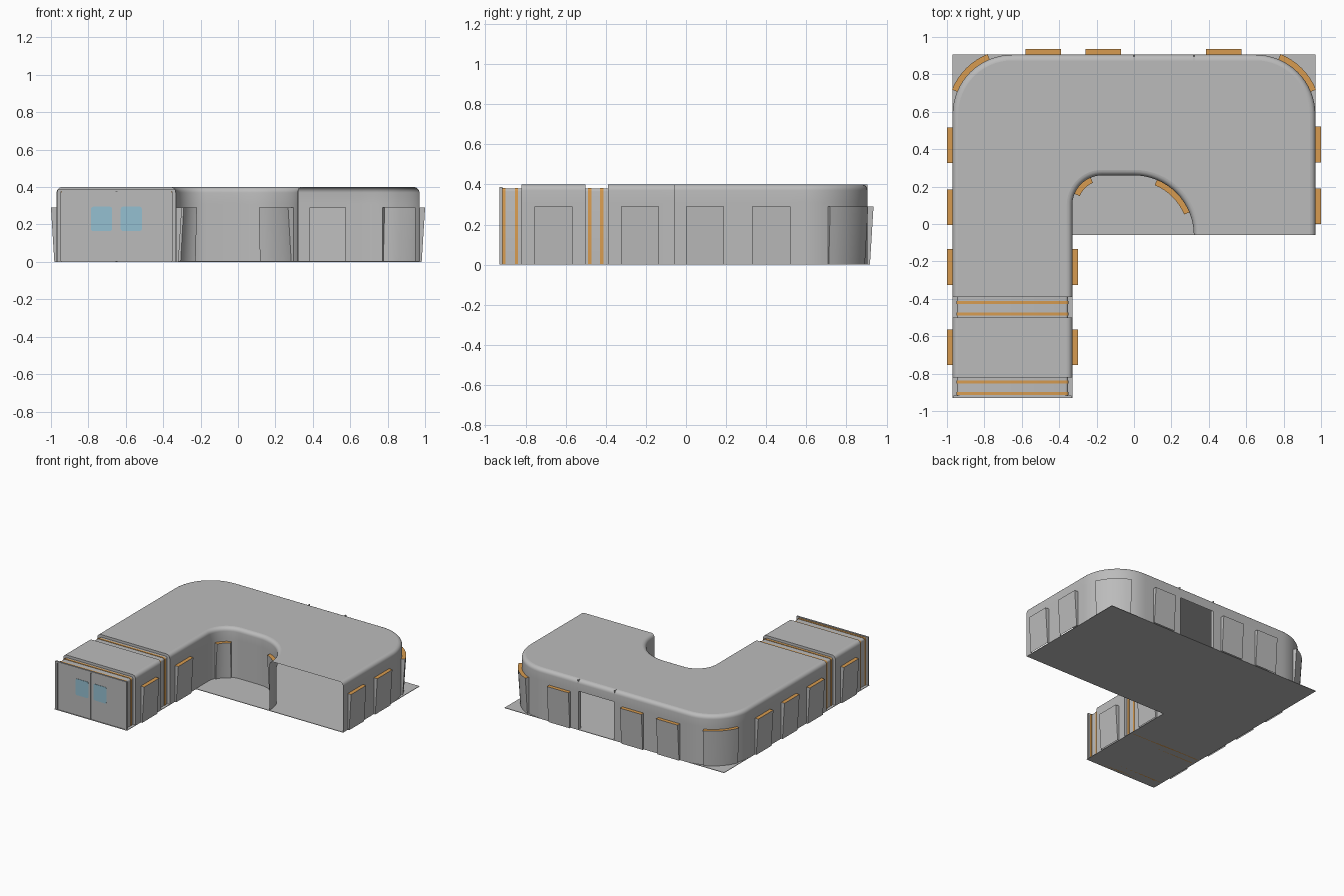
import bpy
import bmesh
from math import sin, cos, pi, radians

if "Cube" in bpy.data.objects:
    bpy.data.objects.remove(bpy.data.objects["Cube"], do_unlink=True)


def material(name, rgb):
    m = bpy.data.materials.new(name)
    m.use_nodes = True
    m.diffuse_color = (*rgb, 1)
    m.node_tree.nodes["Principled BSDF"].inputs["Base Color"].default_value = (*rgb, 1)
    return m


GREY = material("hull grey", (0.5, 0.5, 0.5))
ORANGE = material("trim orange", (0.68, 0.33, 0.08))
BLUE = material("window blue", (0.3, 0.53, 0.64))

WALL_H, PANEL_H, DOOR_H, ROUND = 0.4, 0.29, 0.31, 0.03
MID, HALF = -0.65, 0.32          # centre line and half width of the arm
END, BACK, SIDE = -0.06, 0.905, 0.97


def finish(name, bm, mats):
    mesh = bpy.data.meshes.new(name)
    bm.to_mesh(mesh)
    bm.free()
    for m in mats:
        mesh.materials.append(m)
    mesh.shade_smooth()
    mesh.set_sharp_from_angle(angle=radians(35))
    obj = bpy.data.objects.new(name, mesh)
    bpy.context.collection.objects.link(obj)
    return obj


def box(name, lo, hi, mat, bevel=0, axis=1, top_only=False):
    """Box between two corners; edges along the axis can be rounded."""
    bm = bmesh.new()
    bmesh.ops.create_cube(bm, size=1)
    for v in bm.verts:
        v.co = [lo[i] + (v.co[i] + 0.5) * (hi[i] - lo[i]) for i in range(3)]
    if bevel:
        def picked(e):
            a, b = (v.co for v in e.verts)
            return abs(a[axis] - b[axis]) > 1e-5 and (not top_only or a.z > lo[2] + 1e-5)
        bmesh.ops.bevel(bm, geom=[e for e in bm.edges if picked(e)],
                        offset=bevel, segments=4, profile=0.5, affect='EDGES')
    return finish(name, bm, [mat])


# Wall stations: (x, y, normal x, normal y, kind of span that follows)
def line(p, q, n, spans=(), after="wall"):
    length = abs(q[0] - p[0]) + abs(q[1] - p[1])
    d = [(q[i] - p[i]) / length for i in (0, 1)]
    marks = [(0, "wall")]
    for a, b, kind in spans:
        marks += [(a, kind), (b, "wall")]
    marks.append((length, after))
    return [(p[0] + d[0] * t, p[1] + d[1] * t, *n, k) for t, k in marks]


def arc(c, r, start, turn, side):
    out = []
    for i in range(1, 16):
        a = start + turn * i * pi / 32
        kind = "panel" if 4 <= i < 12 else "wall"
        out.append((c[0] + r * cos(a), c[1] + r * sin(a),
                    side * cos(a), side * sin(a), kind))
    return out


def panel(bm, run):
    """Leaning window bay, open to the inside, with an orange top."""
    def row(offset, z):
        return [bm.verts.new((x + nx * offset, y + ny * offset, z))
                for x, y, nx, ny, _ in run]
    foot, base = row(0, 0), row(0.012, 0)
    top, head = row(0.03, PANEL_H), row(0, PANEL_H)
    for i in range(len(run) - 1):
        j = i + 1
        bm.faces.new((base[i], base[j], top[j], top[i]))
        bm.faces.new((top[i], top[j], head[j], head[i])).material_index = 1
    bm.faces.new((foot[0], base[0], top[0], head[0]))
    bm.faces.new((base[-1], foot[-1], head[-1], top[-1]))


def shell(name, stations):
    """Thin walls with a rounded top edge, a flat roof and window bays."""
    profile = [(0, 0), (0, PANEL_H), (0, DOOR_H)]
    for i in range(6):
        a = i * pi / 10
        profile.append((ROUND * (1 - cos(a)), WALL_H - ROUND * (1 - sin(a))))
    bm, bays = bmesh.new(), bmesh.new()
    cols = [[bm.verts.new((x - nx * o, y - ny * o, z)) for o, z in profile]
            for x, y, nx, ny, _ in stations]
    skip = {"wall": 0, "panel": 1, "door": 2}
    count = len(stations)
    run = []
    for i, s in enumerate(stations):
        a, b = cols[i], cols[(i + 1) % count]
        kind = s[4]
        if kind == "cap":
            bm.faces.new(b + a[::-1])
        elif kind != "open":
            for k in range(skip[kind], len(profile) - 1):
                bm.faces.new((a[k], b[k], b[k + 1], a[k + 1]))
        if kind == "panel":
            run.append(s)
        elif run:
            panel(bays, run + [s])
            run = []
    bm.faces.new([bm.verts.new(c[-1].co) for c in cols])
    finish(name, bm, [GREY])
    finish(name + "_window_bays", bays, [GREY, ORANGE])


def bay(*starts):
    return [(s, s + 0.19, "panel") for s in starts]


# Main corridor: inner walls, open end, outer walls, then the cap on the arm
inner, outer, joint = MID + HALF, MID - HALF, -0.39
r_small = 0.16
cx, cy = SIDE - HALF, BACK - HALF
path = line((inner, joint), (inner, 0.1), (1, 0), bay(0.065))
path += arc((inner + r_small, 0.1), r_small, pi, -1, -1)
path += line((inner + r_small, 0.26), (0, 0.26), (0, -1))
path += arc((0, END), HALF, pi / 2, -1, -1)
path += [(HALF, END, -1, 0, "open")]
path += line((SIDE, END), (SIDE, cy), (1, 0), bay(0.06, 0.39))
path += arc((cx, cy), HALF, 0, 1, 1)
path += line((cx, BACK), (-cx, BACK), (0, 1),
             bay(0.075) + [(0.33, 0.65, "door")] + bay(0.72, 1.04))
path += arc((-cx, cy), HALF, pi / 2, 1, 1)
path += line((outer, cy), (outer, joint), (-1, 0), bay(0.07, 0.4, 0.72), "cap")
shell("corridor", path)

# Separate arm section between the two joints
front, rear = -0.82, -0.5
shell("arm_section",
      line((inner, front), (inner, rear), (1, 0), bay(0.065), "cap")
      + line((outer, rear), (outer, front), (-1, 0), bay(0.065), "cap"))

# Recessed joints with orange rings
w, h = 0.297, 0.38
for name, y0, y1 in (("rear_joint", rear, joint), ("front_joint", -0.918, front)):
    box(name, (MID - w, y0, 0), (MID + w, y1, h), GREY, 0.015, 1, True)
for i, y in enumerate((-0.48, -0.42, -0.907, -0.845)):
    g = 0.003
    box(f"joint_ring_{i + 1}", (MID - w - g, y - 0.008, 0),
        (MID + w + g, y + 0.008, h + g), ORANGE, 0.015, 1, True)

# End frame, double door and its windows
y0, y1 = -0.93, -0.916
for side, name in ((-1, "left"), (1, "right")):
    xs = sorted((MID + side * w, MID + side * 0.315))
    box(name + "_door_post", (xs[0], y0, 0), (xs[1], y1, 0.388), GREY)
    xs = sorted((MID + side * 0.006, MID + side * (w - 0.002)))
    box(name + "_door", (xs[0], y0 + 0.005, 0), (xs[1], y1, 0.376), GREY)
    xs = sorted((MID + side * 0.023, MID + side * 0.136))
    box(name + "_door_window", (xs[0], y0 + 0.002, 0.165), (xs[1], y0 + 0.006, 0.295),
        BLUE, 0.012)
box("door_lintel", (MID - w, y0, 0.376), (MID + w, y1, 0.388), GREY)

# Slim posts beside the rear doorway
for name, x in (("east", HALF), ("west", 0)):
    box(name + "_doorway_post", (x - 0.003, BACK - ROUND, 0), (x + 0.003, BACK, WALL_H), GREY)

# L-shaped floor plate
bm = bmesh.new()
corners = [(outer, y0), (inner, y0), (inner, END), (SIDE, END), (SIDE, BACK), (outer, BACK)]
plate = bm.faces.new([bm.verts.new((x, y, 0)) for x, y in corners])
lifted = bmesh.ops.extrude_face_region(bm, geom=[plate])["geom"]
for v in lifted:
    if isinstance(v, bmesh.types.BMVert):
        v.co.z = 0.004
bmesh.ops.recalc_face_normals(bm, faces=bm.faces)
finish("floor", bm, [GREY])
